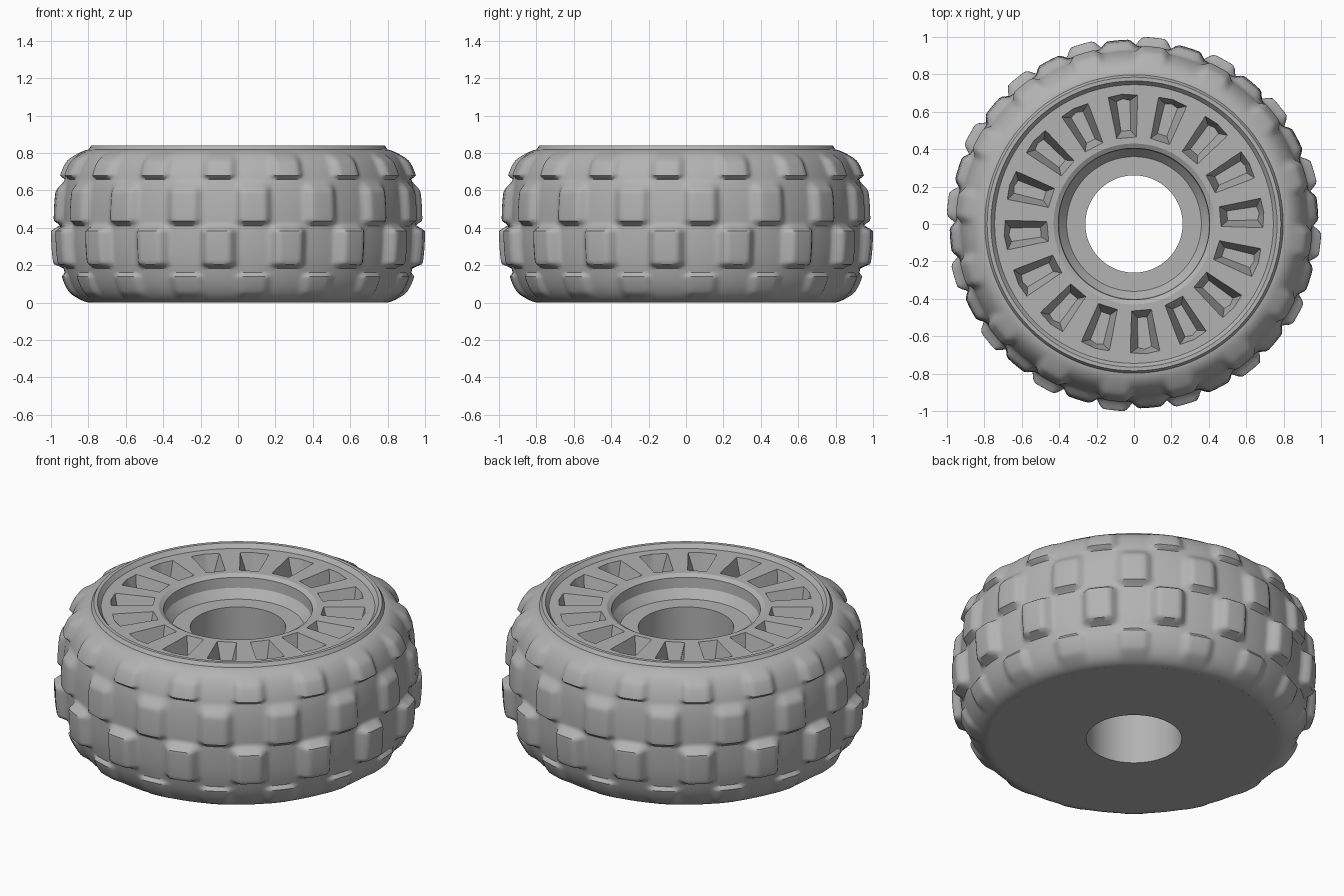
import bpy, bmesh, math
from mathutils import Vector

if "Cube" in bpy.data.objects:
    bpy.data.objects.remove(bpy.data.objects["Cube"])

COUNT = 16                      # knobs per row, and rim pockets
STEP = 2 * math.pi / COUNT
PHASE = math.radians(5)

grey = bpy.data.materials.new("plain grey")
grey.use_nodes = True
grey.diffuse_color = (0.45, 0.45, 0.45, 1)
grey.node_tree.nodes["Principled BSDF"].inputs["Base Color"].default_value = (0.45, 0.45, 0.45, 1)


def finish(name, bm, material=grey):
    bmesh.ops.recalc_face_normals(bm, faces=bm.faces)
    mesh = bpy.data.meshes.new(name)
    bm.to_mesh(mesh)
    bm.free()
    mesh.materials.append(material)
    obj = bpy.data.objects.new(name, mesh)
    bpy.context.collection.objects.link(obj)
    return obj


def polar(r, a, z):
    return Vector((r * math.cos(a), r * math.sin(a), z))


def lathe(name, rows, segments, closed, point):
    """Ring grid: point(row, angle) gives each vertex."""
    bm = bmesh.new()
    rings = [[bm.verts.new(point(row, 2 * math.pi * i / segments)) for i in range(segments)]
             for row in rows]
    pairs = list(zip(rings, rings[1:])) + ([(rings[-1], rings[0])] if closed else [])
    for low, high in pairs:
        for i in range(segments):
            j = (i + 1) % segments
            bm.faces.new((low[i], low[j], high[j], high[i]))
    return finish(name, bm)


def smooth(obj, degrees):
    bpy.ops.object.select_all(action='DESELECT')
    obj.select_set(True)
    bpy.context.view_layer.objects.active = obj
    bpy.ops.object.shade_smooth_by_angle(angle=math.radians(degrees))


def ramp(x, start, end):
    t = min(1, max(0, (x - start) / (end - start)))
    return t * t * (3 - 2 * t)


# Tyre: rounded section with staggered rows of soft knobs
# Knob rows: bottom, top, lower fade, upper fade, height, half-step offset
KNOB_ROWS = [
    (0.05, 0.15, 0.05, 0.012, 0.022, 0),
    (0.20, 0.39, 0.02, 0.03, 0.052, 0.5),
    (0.43, 0.60, 0.02, 0.06, 0.036, 0),
    (0.67, 0.76, 0.012, 0.06, 0.032, 0.5),
]


def tyre_point(theta, angle):
    t = -math.cos(theta)
    z = 0.41 + 0.41 * t
    r = 0.78 + 0.17 * max(0, 1 - abs(t) ** 2.6) ** 0.4545
    bump = 0
    for low, high, fade_low, fade_high, height, offset in KNOB_ROWS:
        turn = (angle - PHASE) / STEP - offset
        across = abs(turn - round(turn)) * STEP
        side = 1 - ramp(across, 0.055, 0.115)
        # corners of each knob are clipped
        clip = 0.15 * max(0, across - 0.05)
        band = ramp(z, low - fade_low + clip, low + clip + 0.01)
        band *= 1 - ramp(z, high - clip - 0.01, high + fade_high - clip)
        bump += height * side * band
    return polar(r + bump, angle, z)


tyre = lathe("tyre", [math.pi * i / 96 for i in range(97)], 384, False, tyre_point)
smooth(tyre, 40)

# Rim: solid hub with a raised lip, stepped bore and through hole
RIM_PROFILE = [
    (0.26, 0), (0.785, 0), (0.80, 0.815), (0.785, 0.84), (0.765, 0.84),
    (0.745, 0.815), (0.43, 0.815), (0.405, 0.80), (0.40, 0.74),
    (0.36, 0.69), (0.26, 0.69),
]
rim = lathe("rim", RIM_PROFILE, 128, True, lambda p, a: polar(p[0], a, p[1]))

# Tapered cutters for the ring of rim pockets
bm = bmesh.new()


def cutter_ring(angle, z, inner, outer, half_in, half_out):
    turn = Vector((math.cos(angle), math.sin(angle), 0))
    side = Vector((-turn.y, turn.x, 0))
    up = Vector((0, 0, z))
    mid = (outer + 0.012, 0)
    outline = [(inner, -half_in), (outer, -half_out), mid, (outer, half_out), (inner, half_in)]
    return [bm.verts.new(turn * r + side * w + up) for r, w in outline]


for k in range(COUNT):
    a = PHASE + k * STEP
    bottom = cutter_ring(a, 0.69, 0.50, 0.66, 0.026, 0.036)
    top = cutter_ring(a, 0.84, 0.455, 0.69, 0.059, 0.087)
    bm.faces.new(bottom[::-1])
    bm.faces.new(top)
    for i in range(5):
        j = (i + 1) % 5
        bm.faces.new((bottom[i], bottom[j], top[j], top[i]))
cutter = finish("pocket_cutter", bm)
cutter.hide_render = True

cut = rim.modifiers.new("pockets", 'BOOLEAN')
cut.operation = 'DIFFERENCE'
cut.solver = 'EXACT'
cut.object = cutter
bpy.context.view_layer.objects.active = rim
bpy.ops.object.modifier_apply(modifier=cut.name)
bpy.data.objects.remove(cutter)
smooth(rim, 25)
